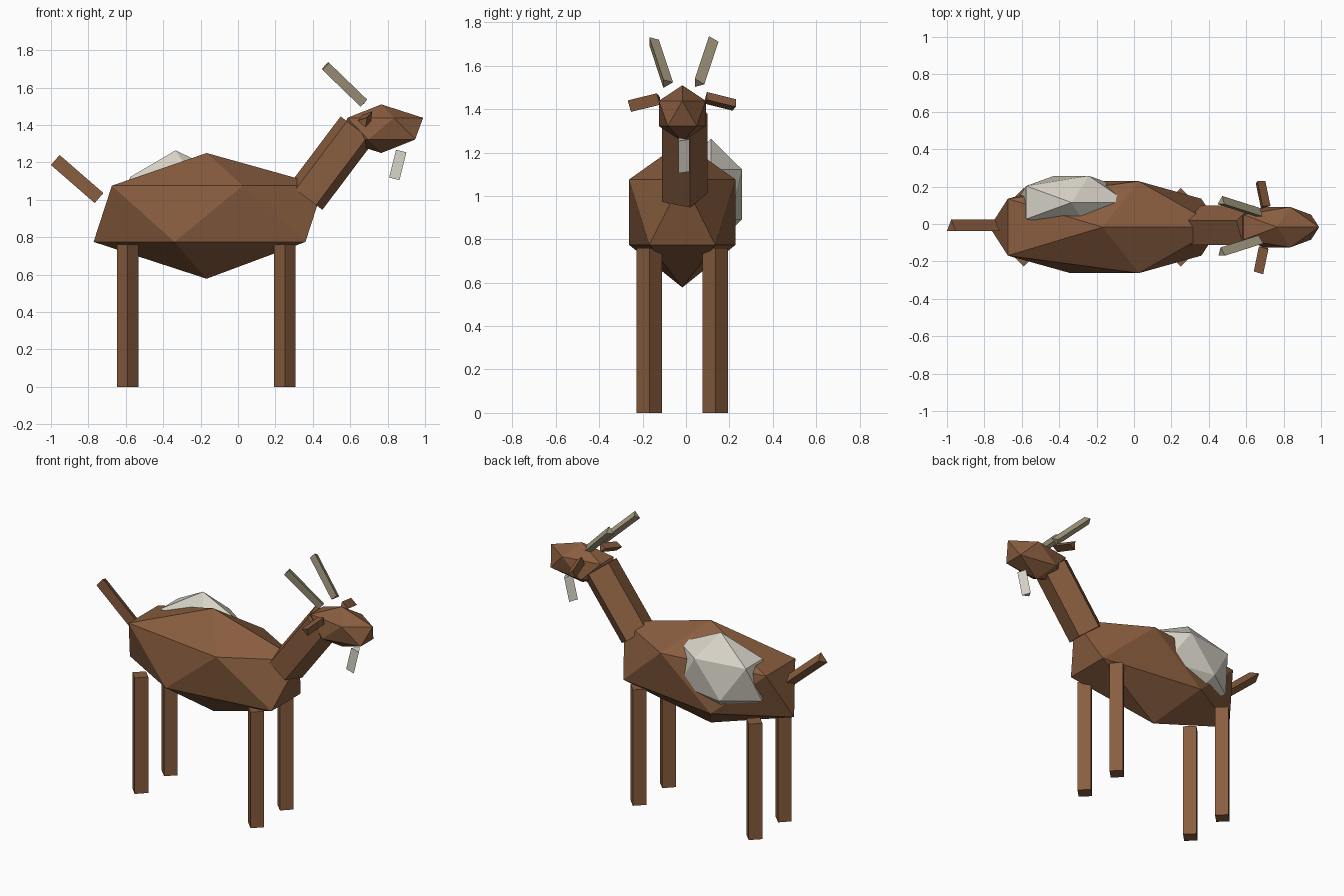
import bpy
from math import radians
from mathutils import Vector

cube = bpy.data.objects.get("Cube")
if cube:
    bpy.data.objects.remove(cube, do_unlink=True)

MID = -0.017  # y of the animal's own mirror plane


def make_material(name, rgb):
    mat = bpy.data.materials.new(name)
    mat.use_nodes = True
    color = (*rgb, 1.0)
    mat.diffuse_color = color
    mat.node_tree.nodes["Principled BSDF"].inputs["Base Color"].default_value = color
    return mat


brown = make_material("brown coat", (0.25, 0.11, 0.05))
wool = make_material("pale wool", (0.69, 0.66, 0.58))
horn = make_material("horn tan", (0.38, 0.33, 0.22))


def finish(name, mat):
    obj = bpy.context.object
    obj.name = obj.data.name = name
    obj.data.materials.append(mat)
    return obj


def blob(name, center, radii, mat):
    """Twenty-faced ball stretched along the axes."""
    bpy.ops.mesh.primitive_ico_sphere_add(subdivisions=1, radius=1, location=center)
    obj = finish(name, mat)
    for v in obj.data.vertices:
        v.co = Vector(c * r for c, r in zip(v.co, radii))
    return obj


def rod(name, center, radius, length, sides, mat, rx=0, ry=0):
    """Straight prism turned by rx, then ry degrees."""
    bpy.ops.mesh.primitive_cylinder_add(
        vertices=sides, radius=radius, depth=length, location=center,
        rotation=(radians(rx), radians(ry), 0))
    return finish(name, mat)


# Body: rings slightly raised, lower ring nudged forward
body = blob("body", (-0.168, MID, 0.914), (0.7, 0.289, 0.336), brown)
for v in body.data.vertices:
    if abs(v.co.z) < 0.3:
        v.co.z += 0.011
        if v.co.z < 0:
            v.co.x += 0.022

# Neck, head, tail and beard
rod("neck", (0.5, MID, 1.196), 0.117, 0.457, 5, brown, ry=37)
blob("head", (0.766, MID, 1.38), (0.25, 0.127, 0.13), brown)
rod("tail", (-0.86, MID, 1.111), 0.041, 0.31, 3, brown, ry=-49)
rod("beard", (0.854, MID, 1.186), 0.033, 0.153, 3, wool, ry=14)

# Woolly patch on the left flank
blob("wool_patch", (-0.334, 0.115, 1.007), (0.335, 0.168, 0.257), wool)

# Paired parts
for side, s in (("left", 1), ("right", -1)):
    for end, x in (("front", 0.25), ("back", -0.59)):
        rod(f"{end}_{side}_leg", (x, MID + s * 0.152, 0.38), 0.058, 0.76, 4, brown)
    rod(f"{side}_horn", (0.569, MID + s * 0.105, 1.617), 0.03, 0.29, 3, horn,
        rx=-s * 13, ry=-46)
    rod(f"{side}_ear", (0.685, MID + s * 0.175, 1.433), 0.032, 0.14, 3, brown,
        rx=-s * 108, ry=40)
